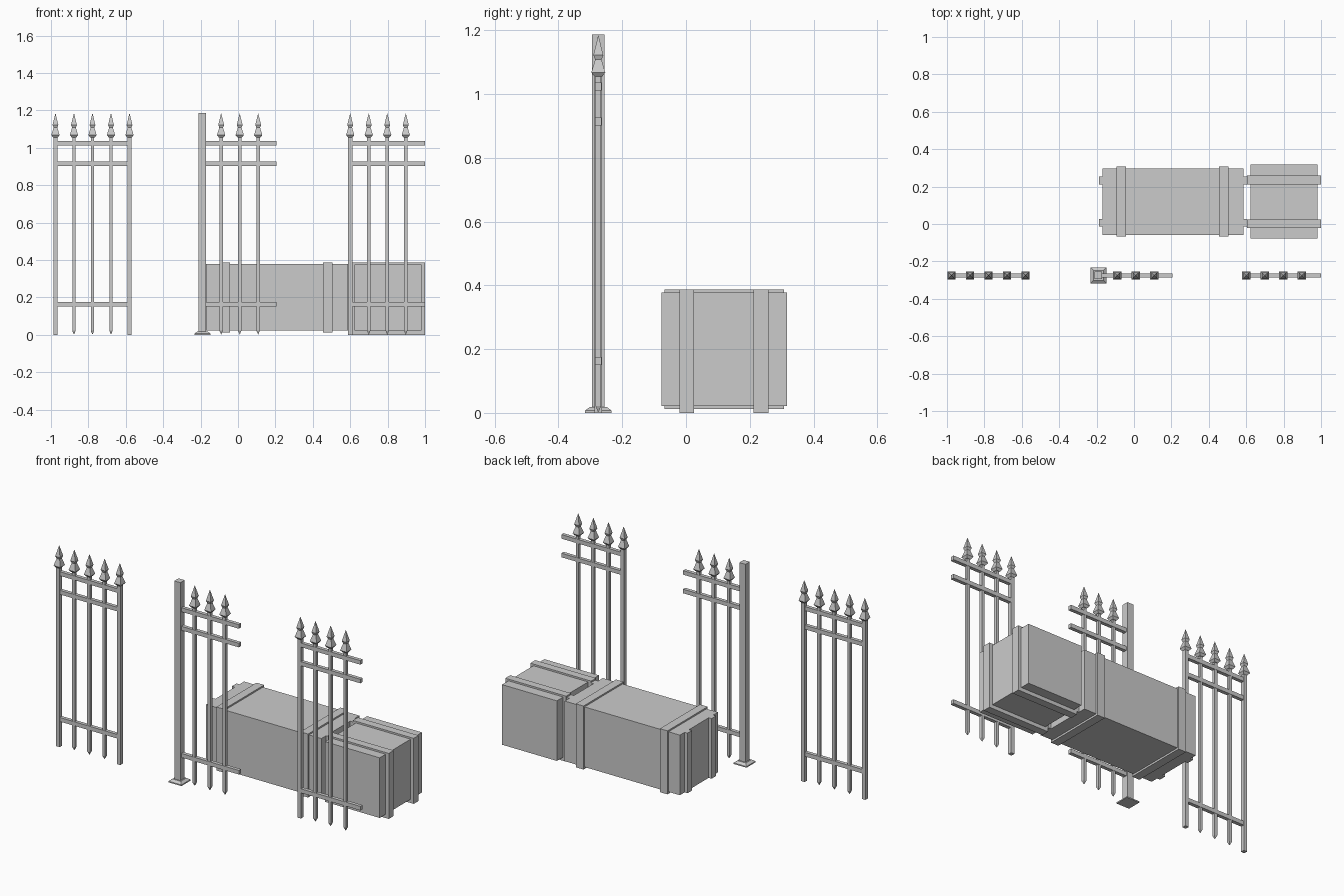
import bpy, bmesh
from mathutils import Vector

if "Cube" in bpy.data.objects:
    bpy.data.objects.remove(bpy.data.objects["Cube"])

FENCE_Y = -0.275


def finish(bm, name):
    bmesh.ops.recalc_face_normals(bm, faces=bm.faces[:])
    me = bpy.data.meshes.new(name)
    bm.to_mesh(me)
    bm.free()
    ob = bpy.data.objects.new(name, me)
    bpy.context.collection.objects.link(ob)
    return ob


def box(bm, x0, x1, y0, y1, z0, z1):
    vs = bmesh.ops.create_cube(bm, size=1)['verts']
    for v in vs:
        v.co = Vector((x1 if v.co.x > 0 else x0,
                       y1 if v.co.y > 0 else y0,
                       z1 if v.co.z > 0 else z0))


def square_stack(bm, x, y, profile):
    """Loft square sections given as (half width, z)."""
    rings = []
    for r, z in profile:
        rings.append([bm.verts.new((x + a * r, y + b * r, z))
                      for a, b in ((-1, -1), (1, -1), (1, 1), (-1, 1))])
    for lo, hi in zip(rings, rings[1:]):
        for i in range(4):
            j = (i + 1) % 4
            bm.faces.new((lo[i], lo[j], hi[j], hi[i]))
    bm.faces.new(rings[0][::-1])
    bm.faces.new(rings[-1])


def fence(name, thick, thin, rail0, rail1):
    # upright bars: thick ones end flat, thin ones end in a point
    bm = bmesh.new()
    for x in thick:
        square_stack(bm, x, FENCE_Y, [(0.0115, 0), (0.0115, 1.06)])
    for x in thin:
        square_stack(bm, x, FENCE_Y, [(0.001, 0.003), (0.009, 0.022), (0.009, 1.06)])
    finish(bm, name + "_bars")
    # spear heads
    bm = bmesh.new()
    for x in thick + thin:
        square_stack(bm, x, FENCE_Y, [(0.012, 1.055), (0.022, 1.068), (0.010, 1.108),
                                      (0.0155, 1.122), (0.0005, 1.184)])
    finish(bm, name + "_spear_heads")
    # horizontal rails
    bm = bmesh.new()
    for z in (0.163, 0.914, 1.024):
        box(bm, rail0, rail1, FENCE_Y - 0.0105, FENCE_Y + 0.0105, z - 0.012, z + 0.012)
    finish(bm, name + "_rails")


fence("left_fence", [-0.976, -0.58], [-0.877, -0.778, -0.679], -0.976, -0.58)
fence("middle_fence", [], [-0.09, 0.009, 0.108], -0.18, 0.205)
fence("right_fence", [0.60], [0.699, 0.798, 0.897], 0.60, 1.0)

# gate post with foot plate
bm = bmesh.new()
square_stack(bm, -0.19, FENCE_Y, [(0.02, 0.005), (0.02, 1.187)])
finish(bm, "fence_post")
bm = bmesh.new()
square_stack(bm, -0.19, FENCE_Y, [(0.042, 0), (0.042, 0.007), (0.027, 0.018)])
finish(bm, "post_foot")

# long crate: body, straps around it, battens on both ends
bm = bmesh.new()
box(bm, -0.168, 0.585, -0.058, 0.297, 0.023, 0.378)
finish(bm, "long_crate_body")
bm = bmesh.new()
for x in (-0.069, 0.48):
    box(bm, x - 0.025, x + 0.025, -0.068, 0.307, 0.012, 0.387)
finish(bm, "long_crate_straps")
bm = bmesh.new()
for y in (0.007, 0.232):
    for x0, x1 in ((-0.187, -0.16), (0.577, 0.603)):
        box(bm, x0, x1, y - 0.021, y + 0.021, 0.023, 0.378)
finish(bm, "long_crate_end_battens")

# short crate: body and straps running lengthwise
bm = bmesh.new()
box(bm, 0.622, 0.98, -0.077, 0.317, 0.022, 0.377)
finish(bm, "short_crate_body")
bm = bmesh.new()
for y in (0.002, 0.235):
    box(bm, 0.603, 1.0, y - 0.023, y + 0.023, 0.0, 0.387)
finish(bm, "short_crate_straps")
